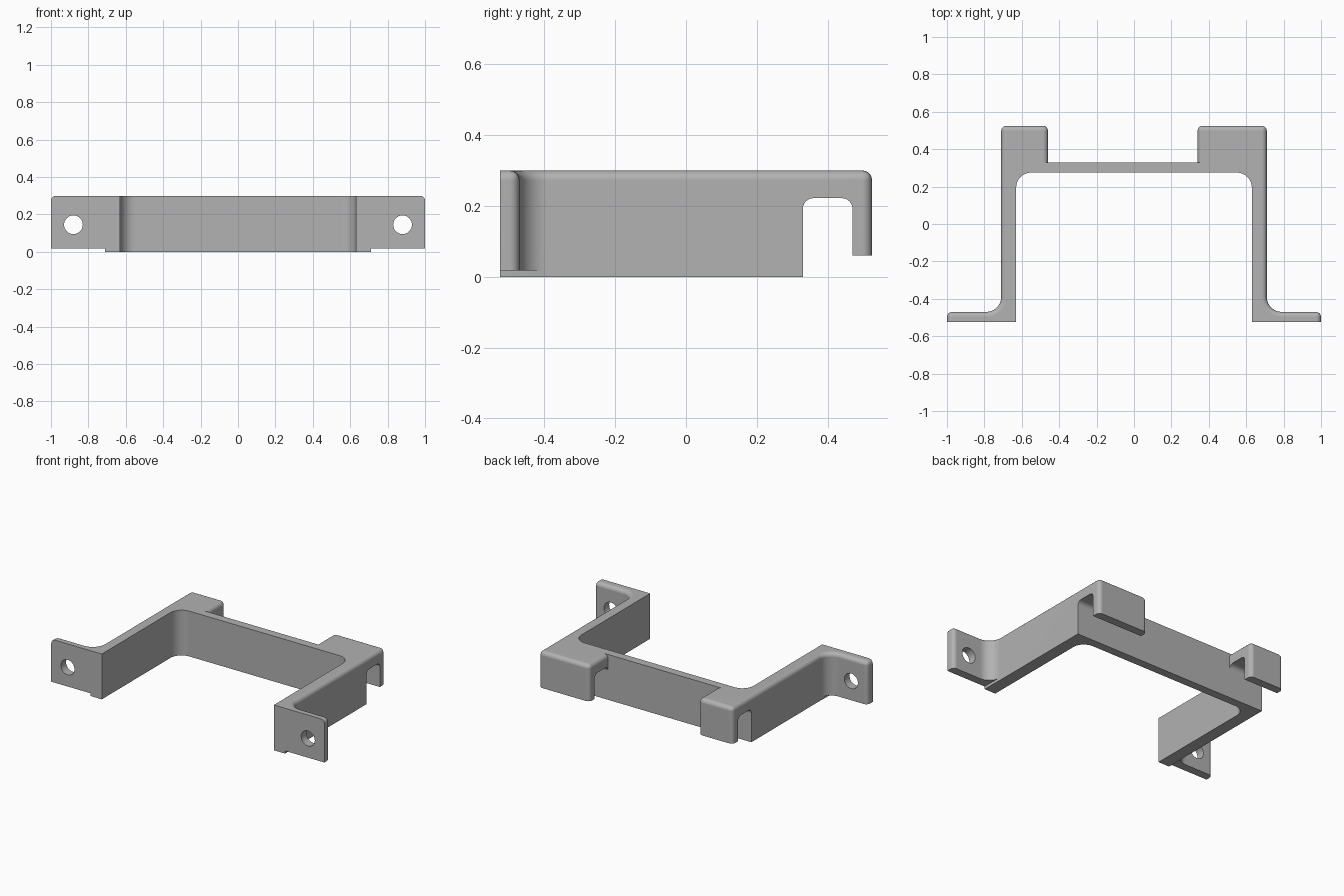
import bpy, bmesh
from math import cos, sin, pi, radians
from mathutils import Matrix

cube = bpy.data.objects.get("Cube")
if cube:
    bpy.data.objects.remove(cube, do_unlink=True)

# Main dimensions
TOP, FRONT, BACK = 0.30, -0.525, 0.525
OUT, INN, END = 0.71, 0.63, 1.0
WALL_IN, WALL_OUT = 0.275, 0.33
FLANGE_BACK, FILLET, ROUND = -0.47, 0.08, 0.027

grey = bpy.data.materials.new("plain grey")
grey.use_nodes = True
colour = (0.445, 0.445, 0.445, 1)
grey.diffuse_color = colour
grey.node_tree.nodes["Principled BSDF"].inputs["Base Color"].default_value = colour


def arc(cx, cy, r, a0, a1, n=8):
    steps = [radians(a0 + (a1 - a0) * i / n) for i in range(n + 1)]
    return [(cx + r * cos(a), cy + r * sin(a)) for a in steps]


def prism(name, points, vector, rounded):
    """Extrude a closed outline and round the edges chosen by a rule."""
    bm = bmesh.new()
    face = bm.faces.new([bm.verts.new(p) for p in points])
    grown = bmesh.ops.extrude_face_region(bm, geom=[face])["geom"]
    bmesh.ops.translate(bm, vec=vector,
                        verts=[v for v in grown if isinstance(v, bmesh.types.BMVert)])
    bmesh.ops.recalc_face_normals(bm, faces=bm.faces)
    edges = [e for e in bm.edges if rounded(e.verts[0].co, e.verts[1].co)]
    if edges:
        bmesh.ops.bevel(bm, geom=edges, offset=ROUND, segments=5,
                        profile=0.5, affect='EDGES', clamp_overlap=True)
    mesh = bpy.data.meshes.new(name)
    bm.to_mesh(mesh)
    bm.free()
    mesh.materials.append(grey)
    obj = bpy.data.objects.new(name, mesh)
    bpy.context.collection.objects.link(obj)
    return obj


def near(a, b):
    return abs(a - b) < 1e-4


def activate(obj):
    bpy.ops.object.select_all(action='DESELECT')
    obj.select_set(True)
    bpy.context.view_layer.objects.active = obj


def cut(target, cutter):
    mod = target.modifiers.new("cut", 'BOOLEAN')
    mod.operation, mod.solver, mod.object = 'DIFFERENCE', 'EXACT', cutter
    cutter.hide_render = True
    activate(target)
    bpy.ops.object.modifier_apply(modifier=mod.name)
    bpy.data.objects.remove(cutter, do_unlink=True)


def finish(obj):
    activate(obj)
    bpy.ops.object.shade_smooth_by_angle(angle=radians(30))
    mod = obj.modifiers.new("even shading", 'WEIGHTED_NORMAL')
    mod.keep_sharp = True


# Frame: flanges, side arms and back wall in one plan outline
half = arc(INN - FILLET, WALL_IN - FILLET, FILLET, 90, 0)
half += [(INN, FRONT), (END, FRONT), (END, FLANGE_BACK)]
half += arc(OUT + FILLET, FLANGE_BACK + FILLET, FILLET, 270, 180)
half += [(OUT, WALL_OUT)]
outline = half + [(-x, y) for x, y in reversed(half)]


def frame_rounded(a, b):
    def outer(p):
        return abs(p.x) > OUT - 0.01 and p.y > FRONT - 0.01
    if near(a.z, TOP) and near(b.z, TOP):
        on_front = near(a.y, FRONT) and near(b.y, FRONT)
        return outer(a) and outer(b) and not on_front and a.x * b.x > 0
    return all(near(abs(p.x), END) and near(p.y, FLANGE_BACK) for p in (a, b))


frame = prism("bracket_frame", [(x, y, 0) for x, y in outline], (0, 0, TOP), frame_rounded)

# Undercut and screw hole in each flange
for side in (-1, 1):
    bm = bmesh.new()
    place = Matrix.Translation((side * (OUT + 0.202), -0.49, -0.032))
    bmesh.ops.create_cube(bm, size=1, matrix=place @ Matrix.Diagonal((0.4, 0.22, 0.1, 1)))
    place = Matrix.Translation((side * 0.88, -0.5, 0.145)) @ Matrix.Rotation(pi / 2, 4, 'X')
    bmesh.ops.create_cone(bm, cap_ends=True, segments=32, radius1=0.05,
                          radius2=0.05, depth=0.2, matrix=place)
    mesh = bpy.data.meshes.new("flange_cutter")
    bm.to_mesh(mesh)
    bm.free()
    mesh.materials.append(grey)
    cutter = bpy.data.objects.new("flange_cutter", mesh)
    bpy.context.collection.objects.link(cutter)
    cut(frame, cutter)
finish(frame)

# Hooks: side profile with a round-topped slot, one wider than the other
LIP, SLOT_TOP, R = 0.47, 0.222, 0.03
profile = [(WALL_OUT, TOP), (BACK, TOP), (BACK, 0.06), (LIP, 0.06)]
profile += arc(LIP - R, SLOT_TOP - R, R, 0, 90, 6)
profile += arc(WALL_OUT + R, SLOT_TOP - R, R, 90, 180, 6)


def hook(name, x0, x1):
    def rounded(a, b):
        along_x = not near(a.x, b.x)
        top = near(a.z, TOP) and near(b.z, TOP)
        back = near(a.y, BACK) and near(b.y, BACK)
        return (top and back) if along_x else (top or back)
    finish(prism(name, [(x0, y, z) for y, z in profile], (x1 - x0, 0, 0), rounded))


hook("right_hook", -OUT, -0.46)
hook("left_hook", 0.34, OUT)
